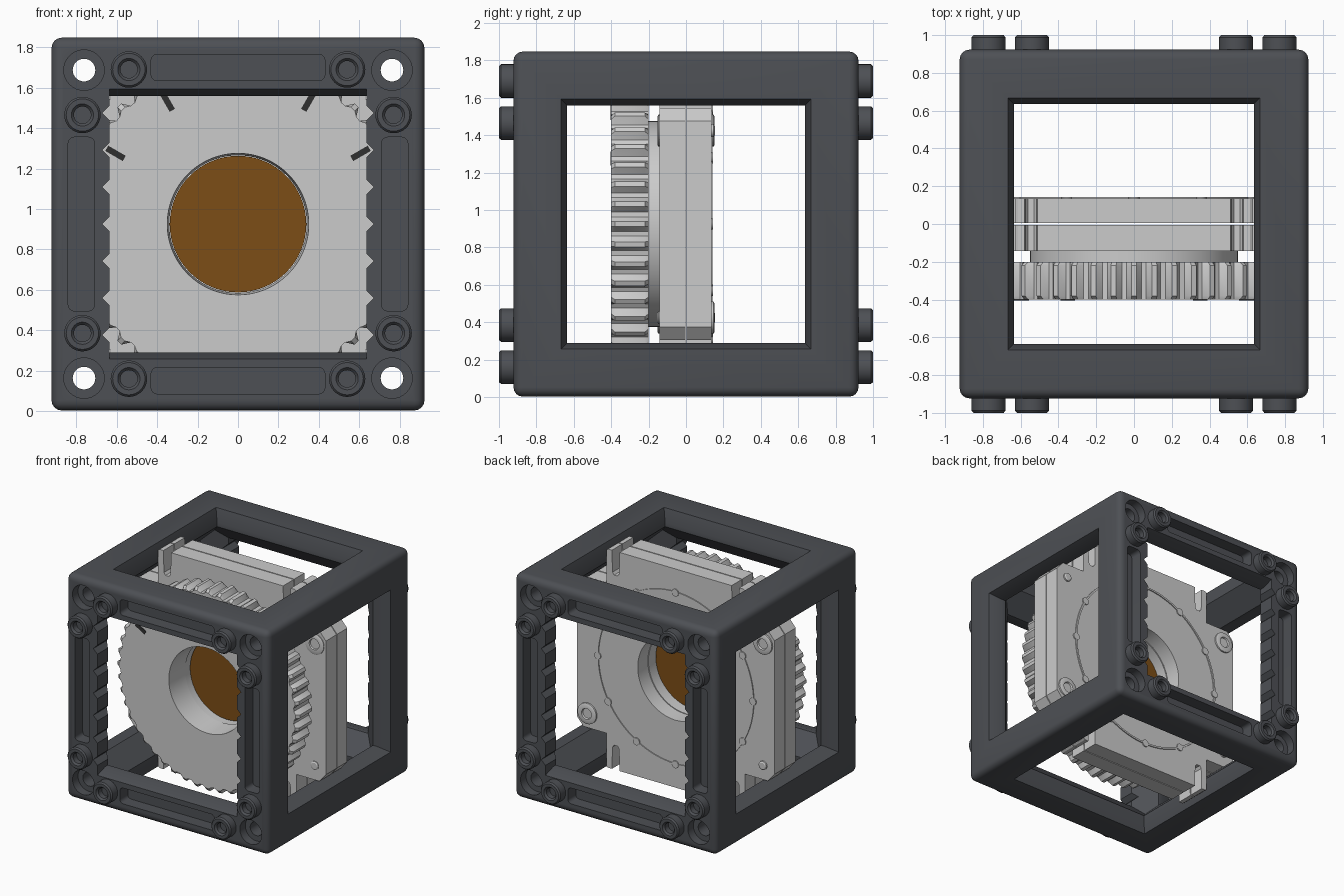
import bpy, bmesh, math
from mathutils import Matrix, Vector

if "Cube" in bpy.data.objects:
    bpy.data.objects.remove(bpy.data.objects["Cube"])

C = 0.925   # height of the cube centre
SIGNS = (-1, 1)
CORNERS = [(a, b) for a in SIGNS for b in SIGNS]


def material(name, rgb):
    m = bpy.data.materials.new(name)
    m.diffuse_color = (*rgb, 1)
    m.use_nodes = True
    m.node_tree.nodes["Principled BSDF"].inputs["Base Color"].default_value = m.diffuse_color
    return m


DARK = material("dark_plastic", (0.075, 0.08, 0.09))
BLACK = material("black_marks", (0.03, 0.03, 0.03))
BROWN = material("brown_film", (0.2, 0.075, 0.008))


def finish(bm, name, mat=None):
    """Turn a bmesh built around the cube centre into an object."""
    bmesh.ops.recalc_face_normals(bm, faces=bm.faces)
    bm.transform(Matrix.Translation((0, 0, C)))
    me = bpy.data.meshes.new(name)
    bm.to_mesh(me)
    bm.free()
    ob = bpy.data.objects.new(name, me)
    bpy.context.collection.objects.link(ob)
    if mat:
        me.materials.append(mat)
    return ob


def select(ob):
    bpy.ops.object.select_all(action='DESELECT')
    ob.select_set(True)
    bpy.context.view_layer.objects.active = ob


def smooth(ob):
    select(ob)
    bpy.ops.object.shade_smooth_by_angle(angle=math.radians(30))


def cut(ob, bm):
    cutter = finish(bm, "cutter")
    cutter.hide_render = True
    mod = ob.modifiers.new("cut", 'BOOLEAN')
    mod.operation, mod.solver, mod.object = 'DIFFERENCE', 'EXACT', cutter
    select(ob)
    bpy.ops.object.modifier_apply(modifier=mod.name)
    bpy.data.objects.remove(cutter)


def skin(bm, rings, caps=True):
    """Join rings of points into a tube, with end caps or closed on itself."""
    vs = [[bm.verts.new(p) for p in r] for r in rings]
    n = len(vs[0])
    pairs = list(zip(vs, vs[1:])) + ([] if caps else [(vs[-1], vs[0])])
    for a, b in pairs:
        for i in range(n):
            j = (i + 1) % n
            bm.faces.new((a[i], a[j], b[j], b[i]))
    if caps:
        bm.faces.new(vs[0])
        bm.faces.new(vs[-1])


def prism(bm, pts, y0, y1):
    skin(bm, [[(x, y, z) for x, z in pts] for y in (y0, y1)])


def circle(r, n=48, x=0, z=0):
    return [(x + r * math.cos(2 * math.pi * i / n), z + r * math.sin(2 * math.pi * i / n)) for i in range(n)]


def lathe(bm, profile, x=0, z=0, n=32, caps=True):
    skin(bm, [[(u, y, w) for u, w in circle(r, n, x, z)] for r, y in profile], caps)


def rounded_rect(cx, cz, hx, hz, r=0.03):
    pts = []
    for k, (sx, sz) in enumerate([(1, 1), (-1, 1), (-1, -1), (1, -1)]):
        for i in range(5):
            a = math.pi / 2 * (k + i / 4)
            pts.append((cx + sx * (hx - r) + r * math.cos(a), cz + sz * (hz - r) + r * math.sin(a)))
    return pts


# Cube frame: rounded block with a square tunnel along each axis
bm = bmesh.new()
bmesh.ops.create_cube(bm, size=1.845)
bmesh.ops.bevel(bm, geom=bm.edges[:], offset=0.05, segments=4, profile=0.5, affect='EDGES')
frame = finish(bm, "cube_frame", DARK)
for axis in range(3):
    bm = bmesh.new()
    rings = []
    for t, a in ((-0.93, 0.67), (-0.82, 0.635), (0.82, 0.635), (0.93, 0.67)):
        b = 0.635 if axis == 1 else a
        ring = []
        for s1, s2 in ((1, 1), (-1, 1), (-1, -1), (1, -1)):
            p = [s1 * b, s2 * a]
            p.insert(axis, t)
            ring.append(p)
        rings.append(ring)
    skin(bm, rings)
    cut(frame, bm)

# Chamfer on the inner edge of every bar
bm = bmesh.new()
c = 1.42
for k in range(3):
    for s in SIGNS:
        p = Vector((0, 0, 0))
        p[k] = s * c
        bm.verts.new(p)
for sx, sz in CORNERS:
    for sy in SIGNS:
        bm.verts.new((sx * c / 2, sy * c / 2, sz * c / 2))
bmesh.ops.convex_hull(bm, input=bm.verts[:])
cut(frame, bm)

# Grip notches along the upright bars
bm = bmesh.new()
for s in SIGNS:
    for k in range(-3, 4):
        prism(bm, circle(0.037, 4, s * 0.635, 0.183 * k), -0.96, 0.96)
cut(frame, bm)

# Corner through holes with counterbores
bm = bmesh.new()
for sx, sz in CORNERS:
    lathe(bm, [(0.1, -0.95), (0.1, -0.85), (0.056, -0.85), (0.056, 0.85), (0.1, 0.85), (0.1, 0.95)],
          sx * 0.762, sz * 0.762)
cut(frame, bm)

# Long pockets on the front and back faces
bm = bmesh.new()
for sy in SIGNS:
    for s in SIGNS:
        prism(bm, rounded_rect(0, s * 0.775, 0.43, 0.065), sy * 0.82, sy * 0.96)
        prism(bm, rounded_rect(s * 0.775, 0, 0.065, 0.43), sy * 0.82, sy * 0.96)
cut(frame, bm)
smooth(frame)

# Socketed pegs on the front and back faces
bm = bmesh.new()
for sy in SIGNS:
    for sx, sz in CORNERS:
        for x, z in ((0.54, 0.765), (0.77, 0.54)):
            lathe(bm, [(r, sy * y) for r, y in ((0.09, 0.88), (0.09, 0.988), (0.08, 1.0), (0.055, 1.0),
                                               (0.042, 0.985), (0.042, 0.94))], sx * x, sz * z)
smooth(finish(bm, "frame_pegs", DARK))

# Holder plates: four arms, with spring tabs beside the upper and lower arm
quarter = [(0.9, 0.55), (0.84, 0.62), (0.63, 0.62), (0.63, 0.89), (0.615, 0.9), (0.58, 0.9), (0.575, 0.72),
           (0.56, 0.7), (0.53, 0.7), (0.515, 0.72), (0.51, 0.9)]
outline = []
for sx, sz in ((1, 1), (-1, 1), (-1, -1), (1, -1)):
    q = [(sx * x, sz * z) for x, z in quarter]
    outline += q if sx * sz > 0 else q[::-1]
for name, y0, y1 in (("front_holder_plate", -0.142, -0.004), ("back_holder_plate", 0.004, 0.135)):
    bm = bmesh.new()
    prism(bm, outline, y0, y1)
    plate = finish(bm, name)
    bm = bmesh.new()
    prism(bm, circle(0.345, 64), -0.3, 0.3)
    cut(plate, bm)
    smooth(plate)

# Raised ring with small index bumps on the back plate
bm = bmesh.new()
lathe(bm, [(0.7, 0.13), (0.715, 0.13), (0.715, 0.143), (0.7, 0.143)], n=96, caps=False)
for x, z in circle(0.707, 12):
    prism(bm, circle(0.03, 16, x, z), 0.13, 0.144)
smooth(finish(bm, "back_index_ring"))

# Bolts: head on one side, small end on the other
bm = bmesh.new()
for sx, sz in CORNERS:
    s = -1 if sx * sz > 0 else 1
    x, z = sx * 0.8, sz * 0.5
    lathe(bm, [(r, s * y) for r, y in ((0.085, 0.12), (0.085, 0.148), (0.075, 0.153), (0.045, 0.153),
                                       (0.04, 0.14))], x, z, 24)
    lathe(bm, [(0.035, -s * 0.12), (0.035, -s * 0.148), (0.025, -s * 0.154)], x, z, 24)
smooth(finish(bm, "plate_bolts"))

# Toothed dial wheel with a central bore
TEETH = 48


def wheel_ring(y, rmax):
    pts = []
    for i in range(TEETH * 4):
        r = min(rmax, (0.83, 0.83, 0.79, 0.79)[i % 4])
        a = 2 * math.pi * (i - 0.5) / (TEETH * 4)
        pts.append((r * math.cos(a), y, r * math.sin(a)))
    return pts


bm = bmesh.new()
bore = [[(x, y, z) for x, z in circle(r, TEETH * 4)] for y, r in ((-0.2, 0.34), (-0.4, 0.35))]
skin(bm, [wheel_ring(-0.4, 0.805), wheel_ring(-0.38, 1), wheel_ring(-0.22, 1), wheel_ring(-0.2, 0.805)] + bore,
     caps=False)
smooth(finish(bm, "dial_wheel"))

# Hub between wheel and plate
bm = bmesh.new()
lathe(bm, [(0.55, -0.205), (0.55, -0.14), (0.345, -0.14), (0.345, -0.205)], n=64, caps=False)
smooth(finish(bm, "dial_hub"))

# Angle ticks on the dial
bm = bmesh.new()
for deg in (-60, -30, 30, 60):
    m = (Matrix.Rotation(math.radians(deg), 4, 'Y') @ Matrix.Translation((0, -0.4, 0.70))
         @ Matrix.Diagonal((0.03, 0.008, 0.1, 1)))
    bmesh.ops.create_cube(bm, size=1, matrix=m)
finish(bm, "dial_ticks", BLACK)

# Filter disc
bm = bmesh.new()
lathe(bm, [(0.338, -0.14), (0.338, -0.09)], n=64)
smooth(finish(bm, "filter_disc", BROWN))
